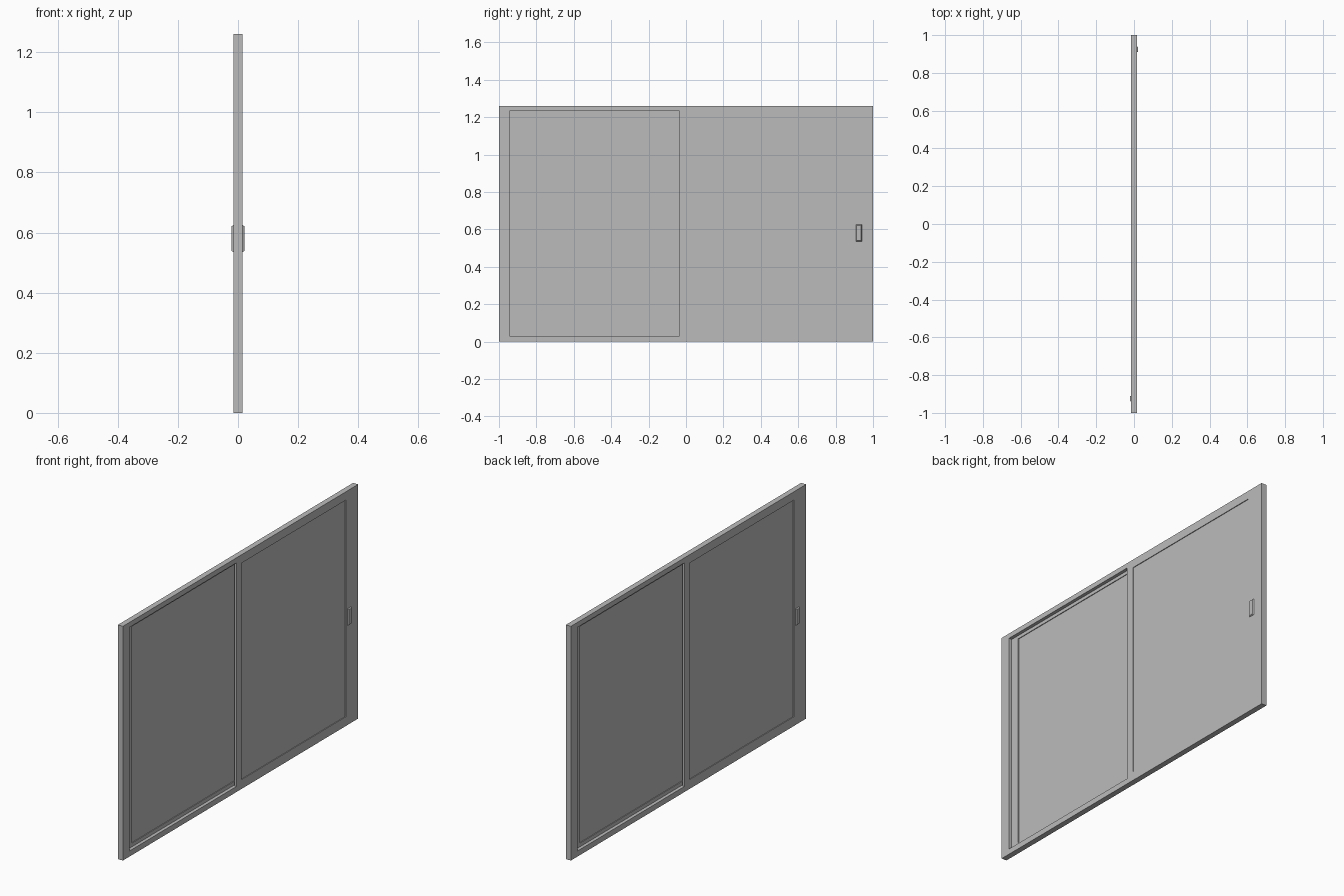
import bpy
import bmesh

cube = bpy.data.objects.get("Cube")
if cube:
    bpy.data.objects.remove(cube)

grey = bpy.data.materials.new("plain grey")
grey.use_nodes = True
grey.diffuse_color = (0.5, 0.5, 0.5, 1)
grey.node_tree.nodes["Principled BSDF"].inputs["Base Color"].default_value = (0.5, 0.5, 0.5, 1)


def finish(name, bm):
    bmesh.ops.recalc_face_normals(bm, faces=bm.faces)
    mesh = bpy.data.meshes.new(name)
    bm.to_mesh(mesh)
    bm.free()
    mesh.materials.append(grey)
    obj = bpy.data.objects.new(name, mesh)
    bpy.context.collection.objects.link(obj)
    return obj


def loop(bm, x, rect, side):
    """Four corners of a (y0, y1, z0, z1) rectangle at depth x; side -1 turns it half round."""
    y0, y1, z0, z1 = rect
    return [bm.verts.new((side * x, side * y, z))
            for y, z in ((y0, z0), (y1, z0), (y1, z1), (y0, z1))]


def join(bm, a, b):
    for i in range(4):
        j = (i + 1) % 4
        bm.faces.new((a[i], a[j], b[j], b[i]))


def ring(name, x0, x1, outer, inner, side=1):
    """Rectangular frame with a rectangular opening."""
    bm = bmesh.new()
    loops = [loop(bm, x, r, side) for x, r in
             ((x0, outer), (x1, outer), (x1, inner), (x0, inner))]
    for i in range(4):
        join(bm, loops[i], loops[(i + 1) % 4])
    return finish(name, bm)


def slab(name, x0, x1, rect, side=1, taper=0.0):
    """Flat block whose outer face may be drawn in by the taper."""
    y0, y1, z0, z1 = rect
    bm = bmesh.new()
    a = loop(bm, x0, rect, side)
    b = loop(bm, x1, (y0 + taper, y1 - taper, z0 + taper, z1 - taper), side)
    join(bm, a, b)
    bm.faces.new(a)
    bm.faces.new(b)
    return finish(name, bm)


HALF = 0.015          # half the frame depth
SASH = 0.012          # sash thickness
opening = (-0.945, 0.945, 0.03, 1.233)
sash = (-0.035, 0.945, 0.03, 1.233)
pane = (0.01, 0.895, 0.05, 1.215)

# Fixed outer frame
ring("outer_frame", -HALF, HALF, (-1, 1, 0, 1.26), opening)

# Two sliding sashes, each the other turned half round
for label, side in (("left", 1), ("right", -1)):
    ring(label + "_sash", HALF - SASH, HALF, sash, pane, side)
    slab(label + "_glass", HALF - 0.008, HALF - 0.004, pane, side)
    slab(label + "_handle", HALF, 0.021, (0.908, 0.94, 0.535, 0.625), side, 0.004)
